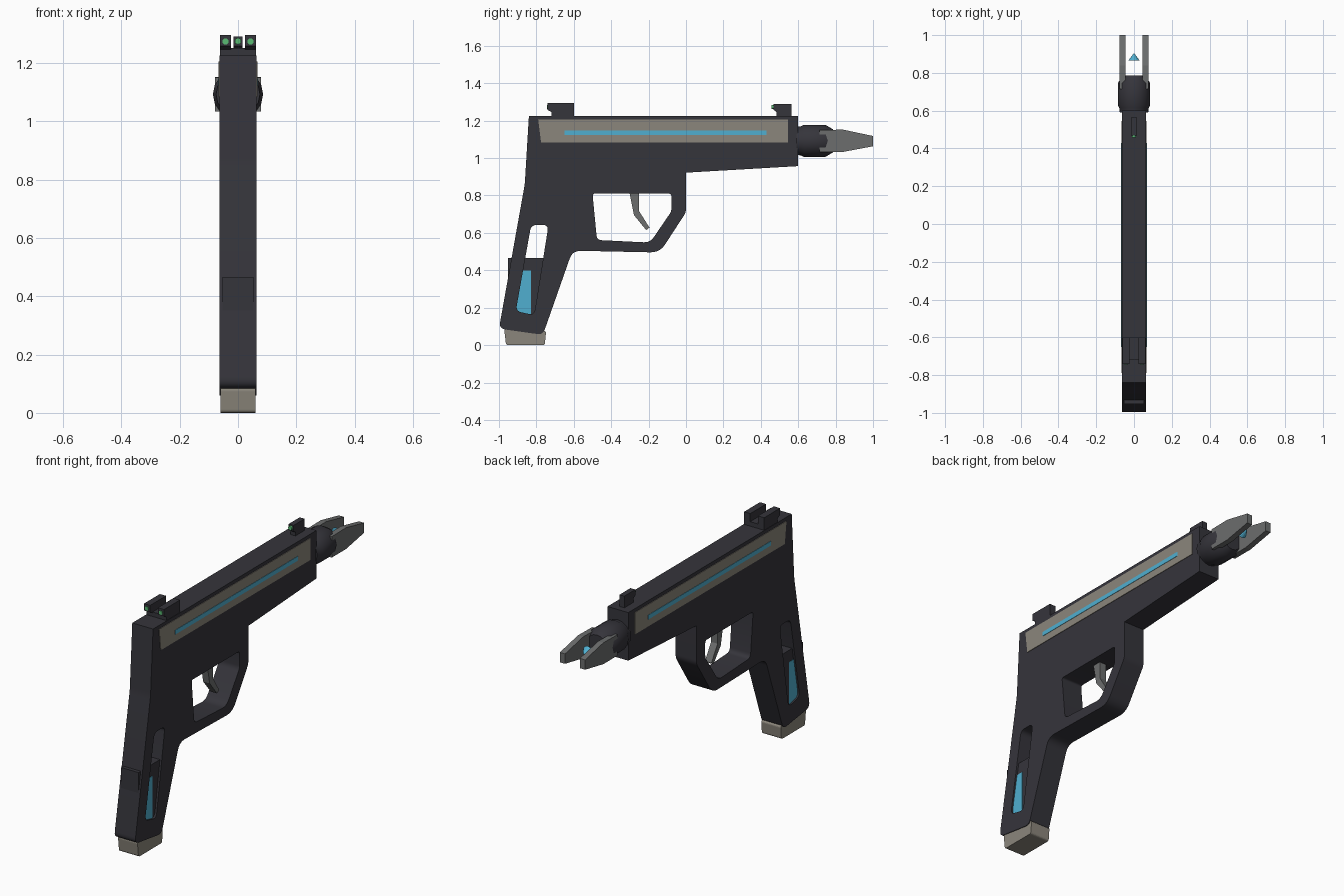
import bpy, bmesh, math
from mathutils import Matrix, Vector

if "Cube" in bpy.data.objects:
    bpy.data.objects.remove(bpy.data.objects["Cube"])


def material(name, rgb):
    m = bpy.data.materials.new(name)
    m.diffuse_color = (*rgb, 1)
    m.use_nodes = True
    m.node_tree.nodes["Principled BSDF"].inputs["Base Color"].default_value = m.diffuse_color
    return m


DARK = material("charcoal", (0.036, 0.035, 0.044))
TAUPE = material("taupe", (0.26, 0.24, 0.20))
BLUE = material("glow blue", (0.08, 0.43, 0.63))
GREY = material("steel grey", (0.15, 0.155, 0.155))
GREEN = material("sight green", (0.10, 0.50, 0.17))


def rounded(points, radii, steps=5):
    """Replace each corner by a small curve of the given size."""
    out = []
    n = len(points)
    for i, p in enumerate(points):
        p = Vector(p)
        r = radii[i] if isinstance(radii, (list, tuple)) else radii
        if r == 0:
            out.append(p)
            continue
        a = p + (Vector(points[i - 1]) - p).normalized() * r
        b = p + (Vector(points[(i + 1) % n]) - p).normalized() * r
        for k in range(steps + 1):
            t = k / steps
            out.append(a * (1 - t) ** 2 + p * 2 * t * (1 - t) + b * t * t)
    return out


def add_object(name, mesh, mat, smooth=False):
    mesh.materials.clear()
    mesh.materials.append(mat)
    ob = bpy.data.objects.new(name, mesh)
    bpy.context.collection.objects.link(ob)
    if smooth:
        bpy.ops.object.select_all(action='DESELECT')
        ob.select_set(True)
        bpy.context.view_layer.objects.active = ob
        bpy.ops.object.shade_smooth_by_angle(angle=math.radians(35))
    return ob


def slab(name, loops, x0, x1, mat, smooth=False):
    """Side profile loops (y, z), holes included, filled from x0 to x1."""
    curve = bpy.data.curves.new(name, 'CURVE')
    curve.dimensions = '2D'
    curve.fill_mode = 'BOTH'
    curve.extrude = (x1 - x0) / 2
    for loop in loops:
        s = curve.splines.new('POLY')
        s.points.add(len(loop) - 1)
        for pt, co in zip(s.points, loop):
            pt.co = (co[0], co[1], 0, 1)
        s.use_cyclic_u = True
    tmp = bpy.data.objects.new("temp", curve)
    bpy.context.collection.objects.link(tmp)
    bpy.context.view_layer.update()
    dg = bpy.context.evaluated_depsgraph_get()
    mesh = bpy.data.meshes.new_from_object(tmp.evaluated_get(dg))
    bpy.data.objects.remove(tmp)
    # local x, y, z become world y, z, x
    mesh.transform(Matrix(((0, 0, 1, (x0 + x1) / 2), (1, 0, 0, 0),
                           (0, 1, 0, 0), (0, 0, 0, 1))))
    bm = bmesh.new()
    bm.from_mesh(mesh)
    bmesh.ops.remove_doubles(bm, verts=bm.verts, dist=0.0002)
    bmesh.ops.recalc_face_normals(bm, faces=bm.faces)
    for f in bm.faces:
        f.smooth = False
    bm.to_mesh(mesh)
    bm.free()
    return add_object(name, mesh, mat, smooth)


def rect(y0, y1, z0, z1):
    return [(y0, z0), (y1, z0), (y1, z1), (y0, z1)]


def turned(name, rings, x, z, sides, mat, smooth=False):
    """Solid of rings (y, radius) around an axis along y."""
    bm = bmesh.new()
    loops = []
    for y, r in rings:
        loops.append([bm.verts.new((x + r * math.cos(2 * math.pi * k / sides), y,
                                    z + r * math.sin(2 * math.pi * k / sides)))
                      for k in range(sides)])
    for a, b in zip(loops, loops[1:]):
        for k in range(sides):
            j = (k + 1) % sides
            bm.faces.new((a[k], a[j], b[j], b[k]))
    bm.faces.new(loops[0])
    bm.faces.new(loops[-1])
    bmesh.ops.remove_doubles(bm, verts=bm.verts, dist=0.0002)
    bmesh.ops.recalc_face_normals(bm, faces=bm.faces)
    mesh = bpy.data.meshes.new(name)
    bm.to_mesh(mesh)
    bm.free()
    return add_object(name, mesh, mat, smooth)


# Frame: receiver, grip and guard in one profile with two openings
outline = rounded(
    [(-0.84, 1.225), (0.6, 1.225), (0.6, 0.957), (0, 0.922), (0, 0.71),
     (-0.14, 0.495), (-0.607, 0.505), (-0.765, 0.055), (-1.0, 0.088), (-0.862, 0.86)],
    [0, 0, 0, 0, 0.02, 0.05, 0.045, 0.03, 0.035, 0.02])
guard_hole = rounded([(-0.50, 0.81), (-0.078, 0.81), (-0.078, 0.715),
                      (-0.192, 0.548), (-0.476, 0.562)],
                     [0.015, 0.015, 0.015, 0.035, 0.025])
grip_slot = rounded([(-0.828, 0.642), (-0.735, 0.642), (-0.812, 0.16), (-0.91, 0.182)], 0.03)
slab("frame", [outline, guard_hole, grip_slot], -0.064, 0.064, DARK, True)

# Magazine with base pad and glowing side windows
slab("magazine", [rect(-0.953, -0.762, 0.06, 0.465)], -0.053, 0.053, DARK)
slab("magazine_base", [rounded([(-0.962, 0.0), (-0.755, 0.0), (-0.748, 0.075), (-0.972, 0.085)],
                               0.012)], -0.06, 0.06, TAUPE)

# Side panels, light strips and magazine windows on both sides
for side, s in (("left", -1), ("right", 1)):
    def plate(name, loop, a, b, mat):
        x0, x1 = sorted((s * a, s * b))
        slab(side + name, [loop], x0, x1, mat)
    plate("_panel", [(-0.79, 1.205), (0.545, 1.205), (0.545, 1.083), (-0.775, 1.083)],
          0.060, 0.067, TAUPE)
    plate("_light_strip", rect(-0.65, 0.43, 1.123, 1.147), 0.064, 0.069, BLUE)
    plate("_magazine_window", rect(-0.925, -0.83, 0.11, 0.40), 0.050, 0.055, BLUE)

    # Muzzle prong
    plate("_prong", [(0.715, 1.15), (0.84, 1.152), (1.0, 1.118), (1.0, 1.063),
                     (0.84, 1.033), (0.715, 1.033)], 0.046, 0.078, GREY)

    # Rear sight post with its dot
    plate("_rear_sight", [(-0.74, 1.295), (-0.60, 1.295), (-0.60, 1.22),
                          (-0.718, 1.22), (-0.718, 1.245), (-0.74, 1.257)], 0.024, 0.062, DARK)
    turned(side + "_rear_dot", [(-0.744, 0.011), (-0.735, 0.011)], s * 0.043, 1.273, 12, GREEN)

# Rear sight bridge and front sight
slab("rear_sight_bridge", [rect(-0.718, -0.60, 1.22, 1.25)], -0.03, 0.03, DARK)
slab("front_sight", [[(0.468, 1.29), (0.565, 1.29), (0.565, 1.22), (0.485, 1.22),
                      (0.485, 1.245), (0.468, 1.258)]], -0.015, 0.015, DARK)
turned("front_dot", [(0.457, 0.011), (0.475, 0.011)], 0, 1.274, 12, GREEN)

# Trigger
slab("trigger", [[(-0.305, 0.83), (-0.25, 0.83), (-0.25, 0.715), (-0.195, 0.628),
                  (-0.213, 0.615), (-0.278, 0.695)]], -0.02, 0.02, GREY)

# Muzzle collar and floating emitter tip
turned("muzzle", [(0.59, 0.075), (0.615, 0.078), (0.63, 0.086), (0.745, 0.086),
                  (0.785, 0.062)], 0, 1.092, 16, DARK, True)
turned("emitter_tip", [(0.865, 0.03), (0.905, 0.0)], 0, 1.092, 12, BLUE)
